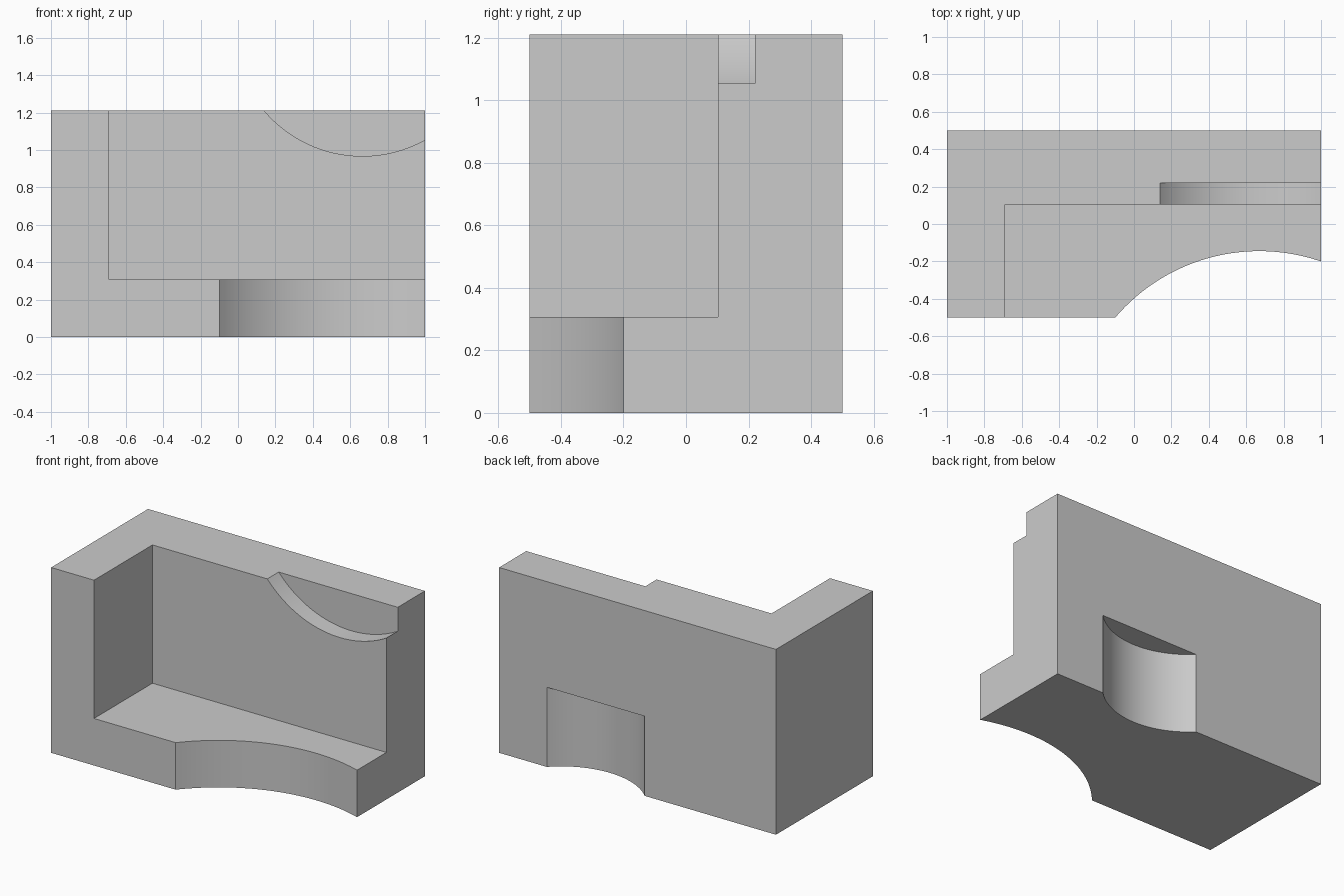
import bpy
import math

if "Cube" in bpy.data.objects:
    bpy.data.objects.remove(bpy.data.objects["Cube"], do_unlink=True)

HEIGHT = 1.21

grey = bpy.data.materials.new("light grey")
grey.use_nodes = True
grey.diffuse_color = (0.6, 0.6, 0.6, 1)
grey.node_tree.nodes["Principled BSDF"].inputs["Base Color"].default_value = (0.6, 0.6, 0.6, 1)


def box(name, low, high):
    """Box between two opposite corners."""
    centre = [(a + b) / 2 for a, b in zip(low, high)]
    bpy.ops.mesh.primitive_cube_add(size=1, location=centre)
    ob = bpy.context.object
    ob.name = name
    ob.scale = [b - a for a, b in zip(low, high)]
    bpy.ops.object.transform_apply(location=True, rotation=True, scale=True)
    ob.data.materials.append(grey)
    return ob


def cylinder(name, radius, depth, centre, tilt=0):
    """Cylinder along z, or along y when tilted."""
    bpy.ops.mesh.primitive_cylinder_add(vertices=160, radius=radius, depth=depth,
                                        location=centre, rotation=(tilt, 0, 0))
    ob = bpy.context.object
    ob.name = name
    bpy.ops.object.transform_apply(location=True, rotation=True, scale=True)
    ob.data.materials.append(grey)
    return ob


# Solid block
block = box("bracket_block", (-1, -0.5, 0), (1, 0.5, HEIGHT))

cutters = [
    # Pocket open to the front, the top and one end
    box("pocket_cutter", (-0.69, -1, 0.307), (1.5, 0.103, 2)),
    # Shallow arc through the base at the front
    cylinder("front_arc_cutter", 1.013, 4, (0.67, -1.158, 0)),
    # Arc notch in the upper edge of the wall, stopping part way through
    cylinder("top_arc_cutter", 0.689, 0.42, (0.665, 0.01, 1.656), math.pi / 2),
    # Blind arc recess rising from the bottom of the back
    cylinder("back_arc_cutter", 0.5, 1.52, (0.302, 0.854, -0.24)),
]

# Carve the block
for cutter in cutters:
    bpy.context.view_layer.objects.active = block
    mod = block.modifiers.new(cutter.name, "BOOLEAN")
    mod.operation = "DIFFERENCE"
    mod.solver = "EXACT"
    mod.object = cutter
    bpy.ops.object.modifier_apply(modifier=mod.name)
    bpy.data.objects.remove(cutter, do_unlink=True)

# Smooth arcs, sharp edges
bpy.ops.object.select_all(action="DESELECT")
block.select_set(True)
bpy.context.view_layer.objects.active = block
bpy.ops.object.shade_smooth_by_angle(angle=math.radians(20))
